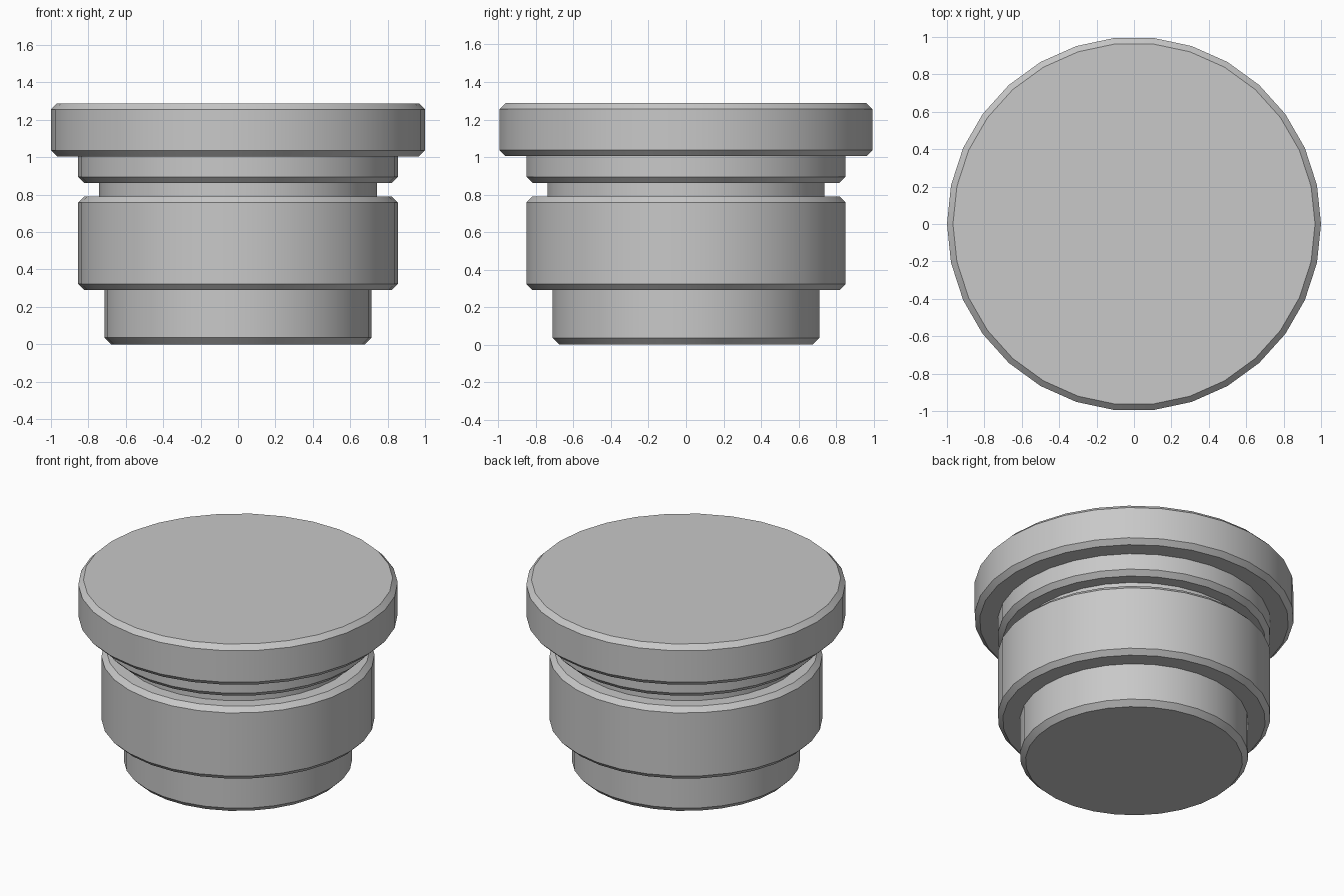
import bpy
import bmesh
import math

SIDES = 30

cube = bpy.data.objects.get("Cube")
if cube:
    bpy.data.objects.remove(cube, do_unlink=True)

# Plain grey metal
grey = bpy.data.materials.new("grey_metal")
grey.use_nodes = True
colour = (0.58, 0.58, 0.58, 1)
grey.diffuse_color = colour
grey.node_tree.nodes["Principled BSDF"].inputs["Base Color"].default_value = colour

# Stepped sections from the bottom up: radius, bottom z, top z, bottom chamfer, top chamfer
sections = [
    (0.715, 0.0, 0.29, 0.035, 0),      # base spigot
    (0.855, 0.29, 0.79, 0.032, 0.032), # main body
    (0.742, 0.79, 0.862, 0, 0),        # seal groove
    (0.855, 0.862, 1.005, 0.032, 0),   # neck
    (1.0, 1.005, 1.287, 0.032, 0.032), # cap flange
]

# Outline of the whole turned part
profile = []
for radius, low, high, low_cut, high_cut in sections:
    profile.append((radius - low_cut, low))
    if low_cut:
        profile.append((radius, low + low_cut))
    if high_cut:
        profile.append((radius, high - high_cut))
    profile.append((radius - high_cut, high))

# Turn the outline into one watertight solid with flat end caps
bm = bmesh.new()
rings = []
for radius, z in profile:
    angles = [math.tau * i / SIDES for i in range(SIDES)]
    rings.append([bm.verts.new((radius * math.cos(a), radius * math.sin(a), z)) for a in angles])
for lower, upper in zip(rings, rings[1:]):
    for i in range(SIDES):
        j = (i + 1) % SIDES
        bm.faces.new((lower[i], lower[j], upper[j], upper[i]))
bm.faces.new(rings[0][::-1])
bm.faces.new(rings[-1])
bm.normal_update()

mesh = bpy.data.meshes.new("stepped_plug")
bm.to_mesh(mesh)
bm.free()
mesh.materials.append(grey)
plug = bpy.data.objects.new("stepped_plug", mesh)
bpy.context.collection.objects.link(plug)

# Smooth round walls, crisp steps and chamfers
bpy.ops.object.select_all(action="DESELECT")
plug.select_set(True)
bpy.context.view_layer.objects.active = plug
bpy.ops.object.shade_smooth_by_angle(angle=math.radians(30))
